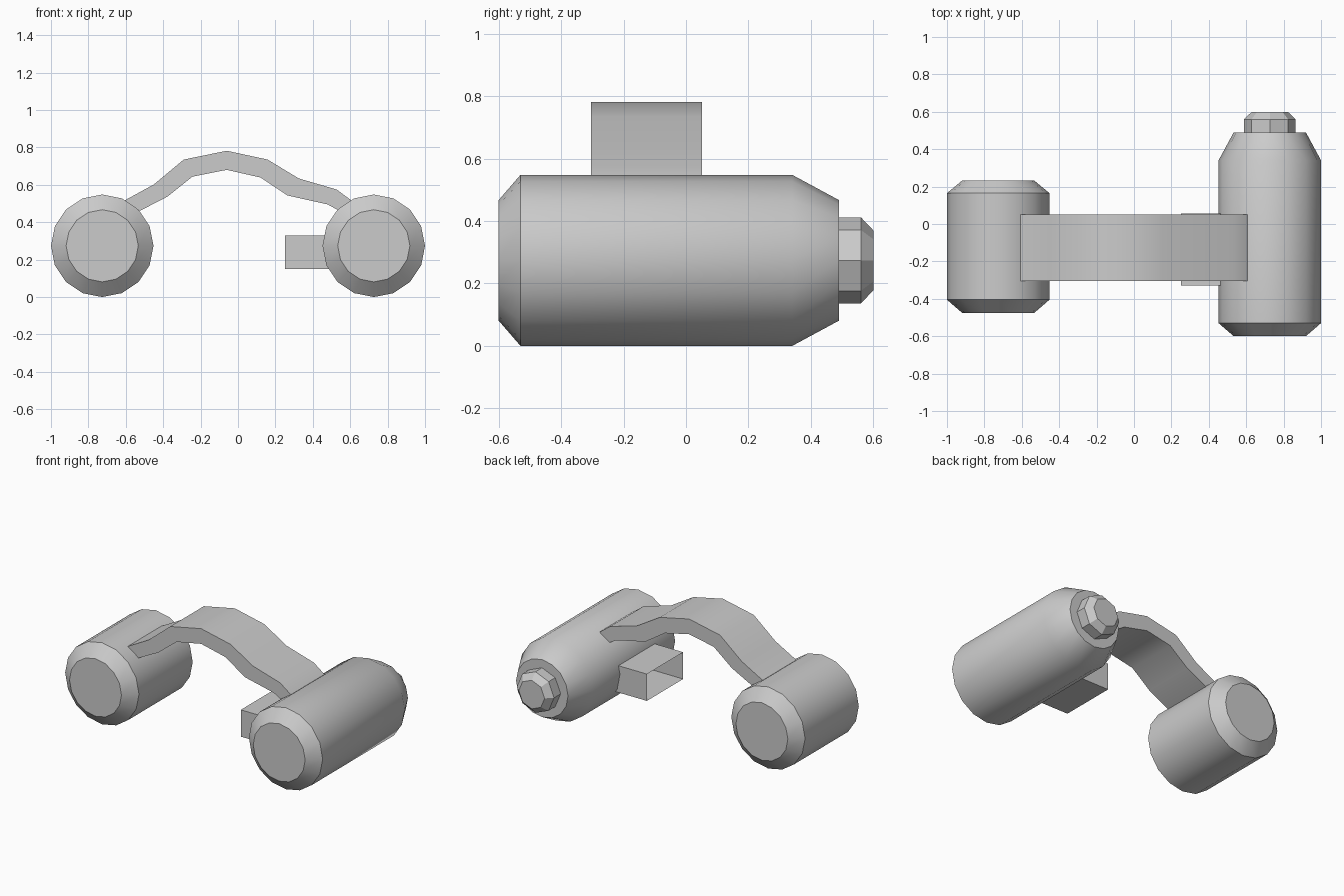
import bpy, bmesh, math

if "Cube" in bpy.data.objects:
    bpy.data.objects.remove(bpy.data.objects["Cube"])


def make_object(name, verts, faces):
    mesh = bpy.data.meshes.new(name)
    mesh.from_pydata(verts, [], faces)
    bm = bmesh.new()
    bm.from_mesh(mesh)
    bmesh.ops.recalc_face_normals(bm, faces=bm.faces)
    bm.to_mesh(mesh)
    bm.free()
    obj = bpy.data.objects.new(name, mesh)
    bpy.context.collection.objects.link(obj)
    bpy.ops.object.select_all(action='DESELECT')
    obj.select_set(True)
    bpy.context.view_layer.objects.active = obj
    bpy.ops.object.shade_smooth_by_angle(angle=math.radians(30))
    return obj


def turned(name, x, z, sides, profile):
    """Capped solid turned around the y direction; profile is (y, radius)."""
    verts, faces = [], []
    for y, r in profile:
        for i in range(sides):
            a = 2 * math.pi * i / sides
            verts.append((x + r * math.cos(a), y, z + r * math.sin(a)))
    for k in range(len(profile) - 1):
        for i in range(sides):
            j = (i + 1) % sides
            faces.append((k * sides + i, k * sides + j,
                          (k + 1) * sides + j, (k + 1) * sides + i))
    faces.append(tuple(range(sides)))
    faces.append(tuple(range(len(verts) - sides, len(verts))))
    return make_object(name, verts, faces)


X, Z, R, CAP = 0.726, 0.274, 0.274, 0.193

# Two chamfered barrels
turned("short_barrel", -X, Z, 16,
       [(-0.475, CAP), (-0.405, R), (0.165, R), (0.232, CAP)])
turned("long_barrel", X, Z, 16,
       [(-0.6, CAP), (-0.53, R), (0.34, R), (0.49, CAP)])

# Eight-sided knob on the back of the long barrel
turned("end_knob", X, Z, 8, [(0.485, 0.138), (0.56, 0.138), (0.6, 0.096)])

# Arched strap joining the barrels: upper and lower edge of its side profile
upper = [(-0.607, 0.516), (-0.45, 0.602), (-0.29, 0.735), (-0.06, 0.782),
         (0.158, 0.735), (0.325, 0.634), (0.527, 0.575), (0.607, 0.516)]
lower = [(-0.53, 0.458), (-0.377, 0.537), (-0.243, 0.644), (-0.06, 0.68),
         (0.12, 0.639), (0.265, 0.543), (0.48, 0.495), (0.548, 0.457)]
n = len(upper)
verts = [(x, y, z) for y in (-0.305, 0.052) for row in (upper, lower) for x, z in row]
faces = [(0, n, 3 * n, 2 * n), (n - 1, 2 * n - 1, 4 * n - 1, 3 * n - 1)]
for i in range(n - 1):
    for a, b in ((0, n), (n, 3 * n), (3 * n, 2 * n), (2 * n, 0)):
        faces.append((a + i, a + i + 1, b + i + 1, b + i))
make_object("strap", verts, faces)

# Square sleeve on the inner side of the long barrel, open at its free end
ring = [(-0.33, 0.15), (0.055, 0.15), (0.055, 0.33), (-0.33, 0.33)]
verts = [(x, y, z) for x in (0.252, 0.5) for y, z in ring]
faces = [(i, (i + 1) % 4, 4 + (i + 1) % 4, 4 + i) for i in range(4)] + [(4, 5, 6, 7)]
make_object("side_sleeve", verts, faces)
